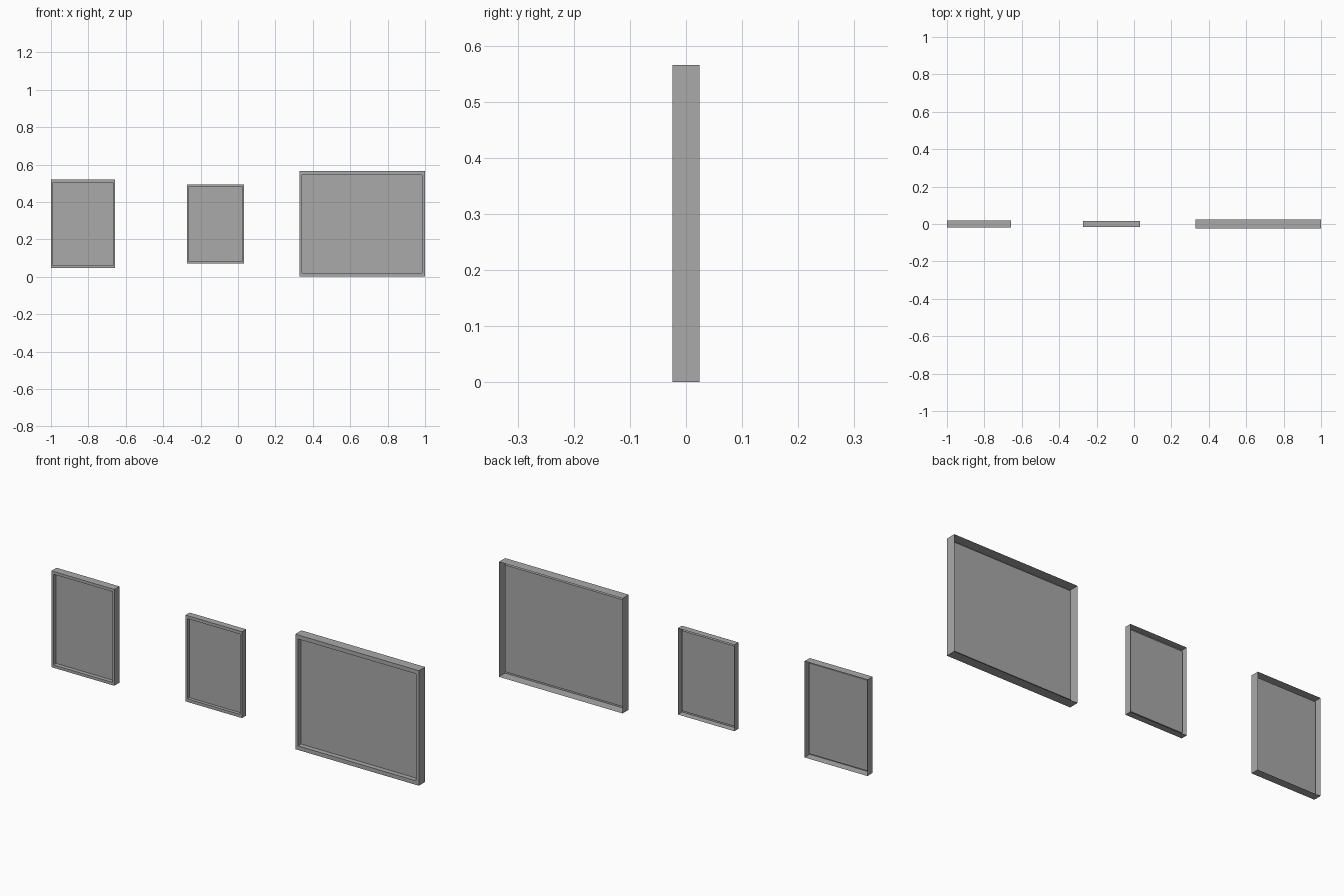
import bpy, bmesh

cube = bpy.data.objects.get("Cube")
if cube:
    bpy.data.objects.remove(cube, do_unlink=True)

grey = bpy.data.materials.new("plain_grey")
grey.use_nodes = True
colour = (0.4, 0.4, 0.4, 1)
grey.diffuse_color = colour
grey.node_tree.nodes["Principled BSDF"].inputs["Base Color"].default_value = colour

MID_Z = 0.2825


def picture_frame(name, left, right, height, depth, side_rim, top_rim):
    """Open-backed shell with a front rim and a recessed picture panel."""
    bm = bmesh.new()

    def loop(y, inset_x=0, inset_z=0):
        x0, x1 = left + inset_x, right - inset_x
        z0, z1 = MID_Z - height / 2 + inset_z, MID_Z + height / 2 - inset_z
        return [bm.verts.new(p) for p in
                ((x0, y, z0), (x1, y, z0), (x1, y, z1), (x0, y, z1))]

    # Outer wall, front rim, then recess wall
    loops = [loop(depth / 2), loop(-depth / 2),
             loop(-depth / 2, side_rim, top_rim), loop(0, side_rim, top_rim)]
    for a, b in zip(loops, loops[1:]):
        for i in range(4):
            j = (i + 1) % 4
            bm.faces.new((a[i], b[i], b[j], a[j]))
    # Picture panel
    bm.faces.new(loops[-1])
    bmesh.ops.recalc_face_normals(bm, faces=bm.faces)
    bm.faces.ensure_lookup_table()
    if bm.faces[-1].normal.y > 0:
        bmesh.ops.reverse_faces(bm, faces=bm.faces)

    mesh = bpy.data.meshes.new(name)
    bm.to_mesh(mesh)
    bm.free()
    mesh.materials.append(grey)
    bpy.context.collection.objects.link(bpy.data.objects.new(name, mesh))


picture_frame("medium_frame", -1.0, -0.658, 0.473, 0.04, 0.011, 0.014)
picture_frame("small_frame", -0.274, 0.033, 0.424, 0.032, 0.01, 0.015)
picture_frame("large_frame", 0.328, 1.0, 0.565, 0.048, 0.015, 0.02)
